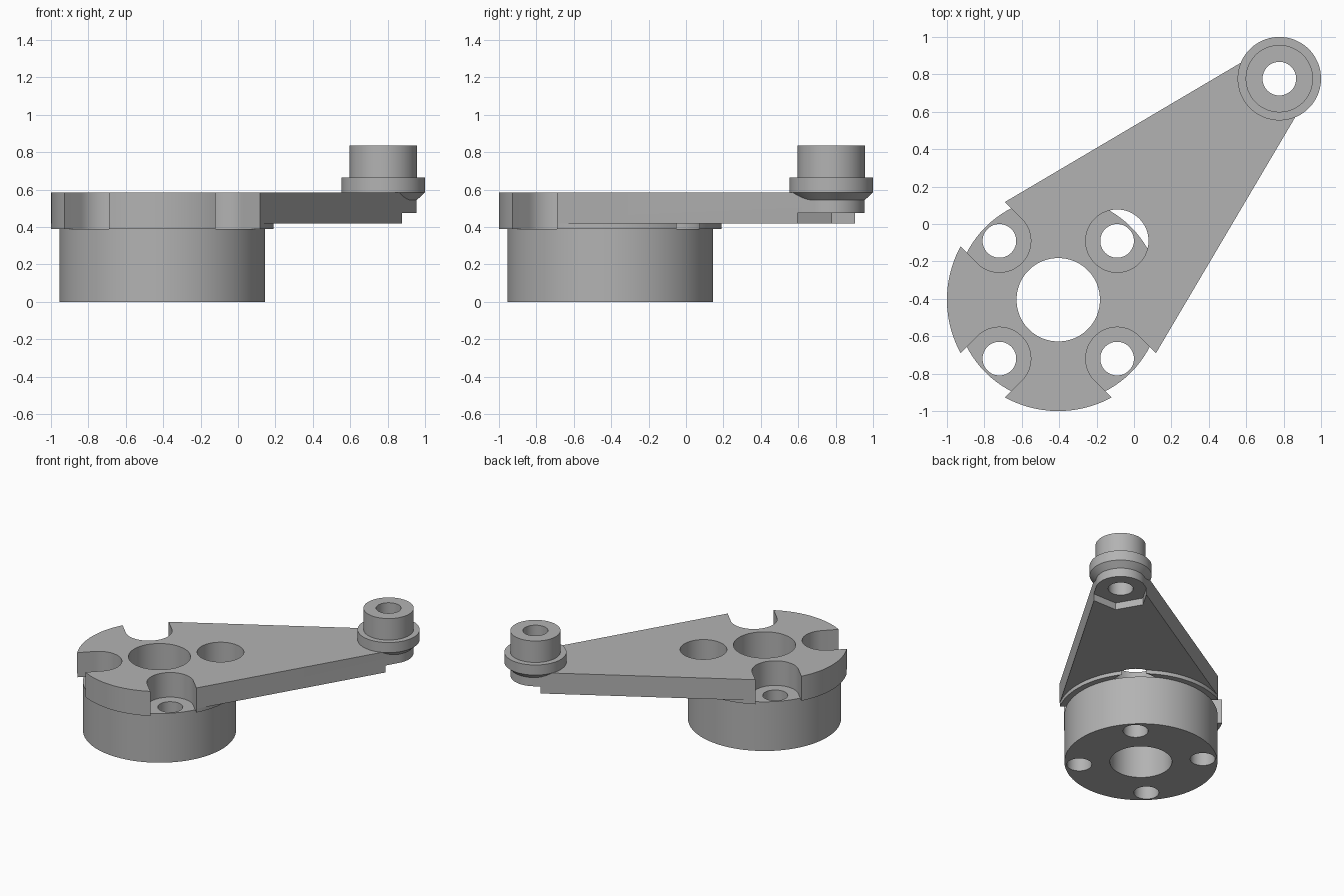
import bpy, bmesh
from math import sin, cos, radians, atan2, asin, hypot, degrees

if "Cube" in bpy.data.objects:
    bpy.data.objects.remove(bpy.data.objects["Cube"], do_unlink=True)

grey = bpy.data.materials.new("machined_grey")
grey.use_nodes = True
colour = (0.45, 0.45, 0.45, 1)
grey.diffuse_color = colour
grey.node_tree.nodes["Principled BSDF"].inputs["Base Color"].default_value = colour

HUB, TIP = (-0.405, -0.405), (0.777, 0.777)
HUB_R, TIP_R = 0.595, 0.178
LIP_Z, ARM_Z, TOP_Z = 0.39, 0.42, 0.585


def arc(centre, r, start=0, end=360, steps=96):
    """Points along an arc; a full turn leaves out the repeated end point."""
    count = steps if end - start == 360 else steps + 1
    angles = [radians(start + (end - start) * i / steps) for i in range(count)]
    return [(centre[0] + r * cos(a), centre[1] + r * sin(a)) for a in angles]


def loft(name, rings):
    """Closed solid through (z, outline) rings with equal point counts."""
    bm = bmesh.new()
    loops = [[bm.verts.new((x, y, z)) for x, y in pts] for z, pts in rings]
    for low, high in zip(loops, loops[1:]):
        for i in range(len(low)):
            j = (i + 1) % len(low)
            bm.faces.new((low[i], low[j], high[j], high[i]))
    bm.faces.new(loops[0][::-1])
    bm.faces.new(loops[-1])
    bmesh.ops.recalc_face_normals(bm, faces=bm.faces)
    mesh = bpy.data.meshes.new(name)
    bm.to_mesh(mesh)
    bm.free()
    mesh.materials.append(grey)
    obj = bpy.data.objects.new(name, mesh)
    bpy.context.collection.objects.link(obj)
    return obj


def prism(name, pts, z0, z1):
    return loft(name, [(z0, pts), (z1, pts)])


def cut(obj, cutters):
    """Subtract the cutters and bake the result into the mesh."""
    for cutter in cutters:
        mod = obj.modifiers.new("cut", 'BOOLEAN')
        mod.operation, mod.solver, mod.object = 'DIFFERENCE', 'EXACT', cutter
    graph = bpy.context.evaluated_depsgraph_get()
    mesh = bpy.data.meshes.new_from_object(obj.evaluated_get(graph))
    obj.modifiers.clear()
    obj.data = mesh


# Solid parts
housing = prism("base_housing", arc(HUB, 0.55), 0, LIP_Z)
lip = prism("hub_lip", arc(HUB, HUB_R), LIP_Z, ARM_Z)

# Arm outline: two circles joined by their common tangents
span = hypot(TIP[0] - HUB[0], TIP[1] - HUB[1])
axis = degrees(atan2(TIP[1] - HUB[1], TIP[0] - HUB[0]))
side = 90 - degrees(asin((HUB_R - TIP_R) / span))
outline = (arc(HUB, HUB_R, axis + side, axis + 360 - side, 64)
           + arc(TIP, TIP_R, axis - side, axis + side, 48))
arm = prism("arm_plate", outline, ARM_Z, TOP_Z)

# Stepped boss with a tapered underside
profile = [(0.53, 0.163), (TOP_Z, 0.223), (0.665, 0.223), (0.665, 0.18), (0.835, 0.18)]
boss = loft("tip_boss", [(z, arc(TIP, r)) for z, r in profile])

# Cutters for the bores, bolt seats and nut pocket
bore = prism("bore_cutter", arc(HUB, 0.223), -1, 2)
tip_hole = prism("tip_hole_cutter", arc(TIP, 0.09, steps=48), -1, 2)
nut = prism("nut_cutter", arc(TIP, 0.208, steps=6), 0.3, 0.475)
holes, seats = [], []
for turn in (45, 135, 225, 315):
    a = radians(turn)
    bolt = (HUB[0] + 0.445 * cos(a), HUB[1] + 0.445 * sin(a))
    holes.append(prism("bolt_hole_cutter", arc(bolt, 0.09, steps=48), -1, 2))
    seat = arc(bolt, 0.168, steps=64)
    if turn != 45:  # open slot running outwards
        seat = arc(bolt, 0.168, turn + 90, turn + 270, 40)
        seat += [(x + 0.5 * cos(a), y + 0.5 * sin(a)) for x, y in (seat[-1], seat[0])]
    seats.append(prism("seat_cutter", seat, 0.2, 0.8))

cut(housing, [bore] + holes)
cut(lip, [bore] + seats)
cut(arm, [bore, tip_hole, nut] + seats)
cut(boss, [tip_hole])
for cutter in [bore, tip_hole, nut] + holes + seats:
    bpy.data.objects.remove(cutter, do_unlink=True)

# Smooth round walls, crisp edges
bpy.ops.object.select_all(action='DESELECT')
for obj in (housing, lip, arm, boss):
    obj.select_set(True)
bpy.context.view_layer.objects.active = arm
bpy.ops.object.shade_smooth_by_angle(angle=radians(25))
